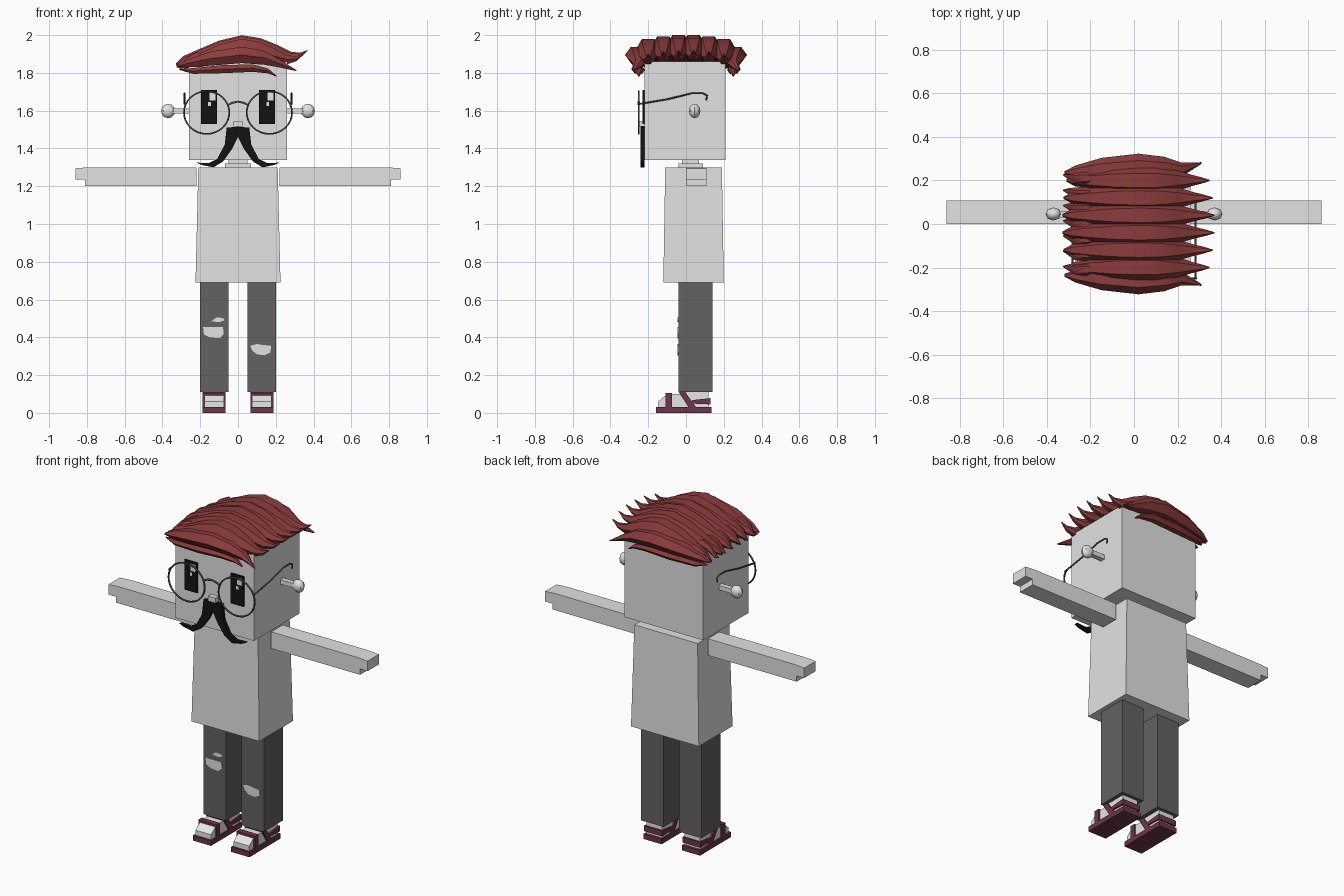
import bpy, bmesh, math
from mathutils import Vector

start = bpy.data.objects.get("Cube")
if start:
    bpy.data.objects.remove(start, do_unlink=True)


def material(name, *rgb):
    m = bpy.data.materials.new(name)
    m.use_nodes = True
    color = (*rgb, 1)
    m.diffuse_color = color
    m.node_tree.nodes["Principled BSDF"].inputs["Base Color"].default_value = color
    return m


PALE = material("pale_grey", .76, .76, .76)
WHITE = material("white", .9, .9, .9)
PANTS = material("charcoal", .125, .122, .115)
LEATHER = material("plum_leather", .15, .035, .07)
HAIR = material("auburn", .26, .045, .045)
BLACK = material("black", .006, .006, .006)
WIRE = material("dark_wire", .07, .07, .075)


def finish(name, bm, mat):
    bmesh.ops.recalc_face_normals(bm, faces=bm.faces)
    mesh = bpy.data.meshes.new(name)
    bm.to_mesh(mesh)
    bm.free()
    mesh.materials.append(mat)
    obj = bpy.data.objects.new(name, mesh)
    bpy.context.collection.objects.link(obj)
    return obj


def smooth(obj, degrees=40):
    bpy.ops.object.select_all(action='DESELECT')
    obj.select_set(True)
    bpy.context.view_layer.objects.active = obj
    bpy.ops.object.shade_smooth_by_angle(angle=math.radians(degrees))


def loft(name, rings, mat):
    """Skin a list of equal rings of points and cap both ends."""
    bm = bmesh.new()
    loops = [[bm.verts.new(p) for p in ring] for ring in rings]
    for a, b in zip(loops, loops[1:]):
        for i in range(len(a)):
            j = (i + 1) % len(a)
            bm.faces.new((a[i], a[j], b[j], b[i]))
    bm.faces.new(loops[0])
    bm.faces.new(loops[-1])
    return finish(name, bm, mat)


def prism(name, outline, axis, lo, hi, mat):
    """Extrude a side outline (y, z) along x, or a front outline (x, z) along y."""
    place = (lambda t, p: (t, *p)) if axis == 'x' else (lambda t, p: (p[0], t, p[1]))
    return loft(name, [[place(t, p) for p in outline] for t in (lo, hi)], mat)


def rect(x, y):
    return [(x[0], y[0]), (x[1], y[0]), (x[1], y[1]), (x[0], y[1])]


def box(name, x, y, z, mat):
    return loft(name, [[(*p, h) for p in rect(x, y)] for h in z], mat)


def wire(name, points, radius, mat, closed=False):
    """Round wire along a path, turned into a mesh."""
    curve = bpy.data.curves.new(name, 'CURVE')
    curve.dimensions = '3D'
    curve.bevel_depth = radius
    curve.bevel_resolution = 1
    curve.use_fill_caps = True
    path = curve.splines.new('POLY')
    path.points.add(len(points) - 1)
    for p, co in zip(path.points, points):
        p.co = (*co, 1)
    path.use_cyclic_u = closed
    obj = bpy.data.objects.new(name, curve)
    bpy.context.collection.objects.link(obj)
    bpy.ops.object.select_all(action='DESELECT')
    obj.select_set(True)
    bpy.context.view_layer.objects.active = obj
    bpy.ops.object.convert(target='MESH')
    obj.data.materials.clear()
    obj.data.materials.append(mat)


def lock(name, spine, width, height):
    """Tapered lock of hair: spine of (x, y, z, fullness), hexagonal section."""
    rings = []
    for x, y, z, f in spine:
        ring = []
        for k in range(6):
            a = math.tau * k / 6
            ring.append((x, y + width * f * math.cos(a), z + height * f * math.sin(a)))
        rings.append(ring)
    smooth(loft(name, rings, HAIR))


# Head, neck and tapered shirt
box("head", (-.26, .26), (-.22, .21), (1.34, 1.86), PALE)
box("neck", (-.05, .05), (-.02, .07), (1.3, 1.35), PALE)
box("collar", (-.07, .07), (-.04, .09), (1.29, 1.32), PALE)
loft("shirt", [[(*p, .69) for p in rect((-.225, .225), (-.12, .2))],
               [(*p, 1.3) for p in rect((-.21, .21), (-.11, .19))]], PALE)
box("nose", (-.025, .025), (-.25, -.21), (1.515, 1.545), PALE)

for s, side in ((-1, "right"), (1, "left")):
    def span(a, b):
        return (s * a, s * b)

    # Arm with a stepped hand
    arm = [(.22, 1.2), (.81, 1.2), (.81, 1.235), (.86, 1.235),
           (.86, 1.295), (.79, 1.3), (.22, 1.3)]
    prism(side + "_arm", [(s * x, z) for x, z in arm], 'y', 0, .108, PALE)

    # Trouser leg
    box(side + "_leg", span(.05, .2), (-.04, .14), (.11, .7), PANTS)

    # Foot and sandal
    foot = [(-.148, .03), (-.148, .06), (-.1, .098), (-.03, .1),
            (-.03, .115), (.12, .115), (.12, .03)]
    prism(side + "_foot", foot, 'x', s * .075, s * .178, WHITE)
    straps = {"sole": rect((-.16, .135), (0, .03)),
              "toe_strap": rect((-.108, -.075), (.02, .105)),
              "ankle_strap": [(-.04, .112), (-.005, .112), (.06, .02), (.02, .02)],
              "heel_strap": [(.02, .05), (.035, .068), (.13, .078), (.13, .045)]}
    for part, outline in straps.items():
        prism(side + "_" + part, outline, 'x', s * .067, s * .188, LEATHER)

    # Ear: stalk with a faceted knob
    box(side + "_ear_stalk", span(.25, .35), (.03, .06), (1.585, 1.612), PALE)
    bm = bmesh.new()
    bmesh.ops.create_uvsphere(bm, u_segments=8, v_segments=6, radius=1)
    bmesh.ops.scale(bm, vec=(.037, .03, .038), verts=bm.verts)
    bmesh.ops.translate(bm, vec=(s * .37, .046, 1.598), verts=bm.verts)
    smooth(finish(side + "_ear_knob", bm, PALE))

    # Eye plate with glints
    mid = s * .154
    box(side + "_eye", (mid - .042, mid + .042), (-.229, -.22), (1.53, 1.71), BLACK)
    box(side + "_glint", (mid + .002, mid + .035), (-.231, -.228), (1.655, 1.697), WHITE)
    box(side + "_small_glint", (mid - .004, mid + .01), (-.231, -.228), (1.625, 1.645), WHITE)

    # Spectacle rim and temple
    rim = [(s * .166 + .12 * math.cos(math.tau * i / 32), -.25,
            1.59 + .113 * math.sin(math.tau * i / 32)) for i in range(32)]
    wire(side + "_rim", rim, .005, WIRE, True)
    temple = [(-.25, 1.635), (-.1, 1.66), (.03, 1.692), (.09, 1.692), (.112, 1.68), (.107, 1.655)]
    wire(side + "_temple", [(s * .283, y, z) for y, z in temple], .005, WIRE)

    # Moustache half
    whisker = [(0, 1.515), (.06, 1.51), (.07, 1.42), (.11, 1.345), (.155, 1.322),
               (.22, 1.325), (.19, 1.312), (.13, 1.3), (.08, 1.33), (.03, 1.4), (0, 1.46)]
    prism(side + "_moustache", [(s * x, z) for x, z in whisker], 'y', -.242, -.219, BLACK)

bridge = [(.052 * t, -.25, 1.648 - .018 * t * t) for t in (-1, -.6, 0, .6, 1)]
wire("bridge", bridge, .006, WIRE)

# Worn holes in the trousers
holes = {"knee_hole": [(-.185, .455), (-.08, .455), (-.075, .42), (-.095, .395), (-.15, .4), (-.18, .415)],
         "thigh_hole": [(-.14, .485), (-.115, .505), (-.08, .503), (-.07, .49), (-.1, .48)],
         "shin_hole": [(.065, .355), (.1, .365), (.13, .36), (.175, .355),
                       (.172, .32), (.14, .305), (.1, .31), (.075, .33)]}
for name, outline in holes.items():
    prism(name, outline, 'y', -.044, -.039, PALE)

# Swept locks across the crown: x, z, fullness
sweep = [(-.33, 1.845, .08), (-.29, 1.867, .4), (-.21, 1.888, .65), (-.1, 1.92, .9),
         (.02, 1.943, 1), (.12, 1.93, .95), (.21, 1.908, .7), (.28, 1.89, .4),
         (.33, 1.895, .22), (.37, 1.92, .04)]
count = 6
for i in range(count):
    t = 2 * i / (count - 1) - 1
    drop = .02 * t * t
    reach = 1 - .06 * t * t
    lock("crown_lock", [(x * reach, .2 * t, z - drop, f) for x, z, f in sweep], .066, .066)

# Short tufts over the right temple
for i in range(7):
    y = -.21 + .07 * i
    lock("temple_tuft", [(-.17, y, 1.89, .5), (-.22, y, 1.885, 1), (-.27, y, 1.862, .9),
                         (-.3, y + .01, 1.835, .5), (-.325, y + .015, 1.832, .1)], .03, .026)

# Long locks hanging over the front and the back
hang = [(-.32, .235, 1.835, .1), (-.27, .24, 1.85, .45), (-.15, .25, 1.875, .85),
        (.02, .26, 1.895, 1), (.14, .255, 1.88, .85), (.22, .25, 1.85, .5), (.31, .28, 1.812, .06)]
for s, side in ((-1, "front"), (1, "back")):
    lock(side + "_lock", [(x, s * y, z, f) for x, y, z, f in hang], .063, .05)
    lock(side + "_fringe", [(-.31, s * .24, 1.818, .1), (-.24, s * .245, 1.81, .7),
                            (-.08, s * .255, 1.82, 1), (.08, s * .255, 1.825, .9),
                            (.16, s * .25, 1.81, .6), (.205, s * .25, 1.782, .1)], .035, .025)
